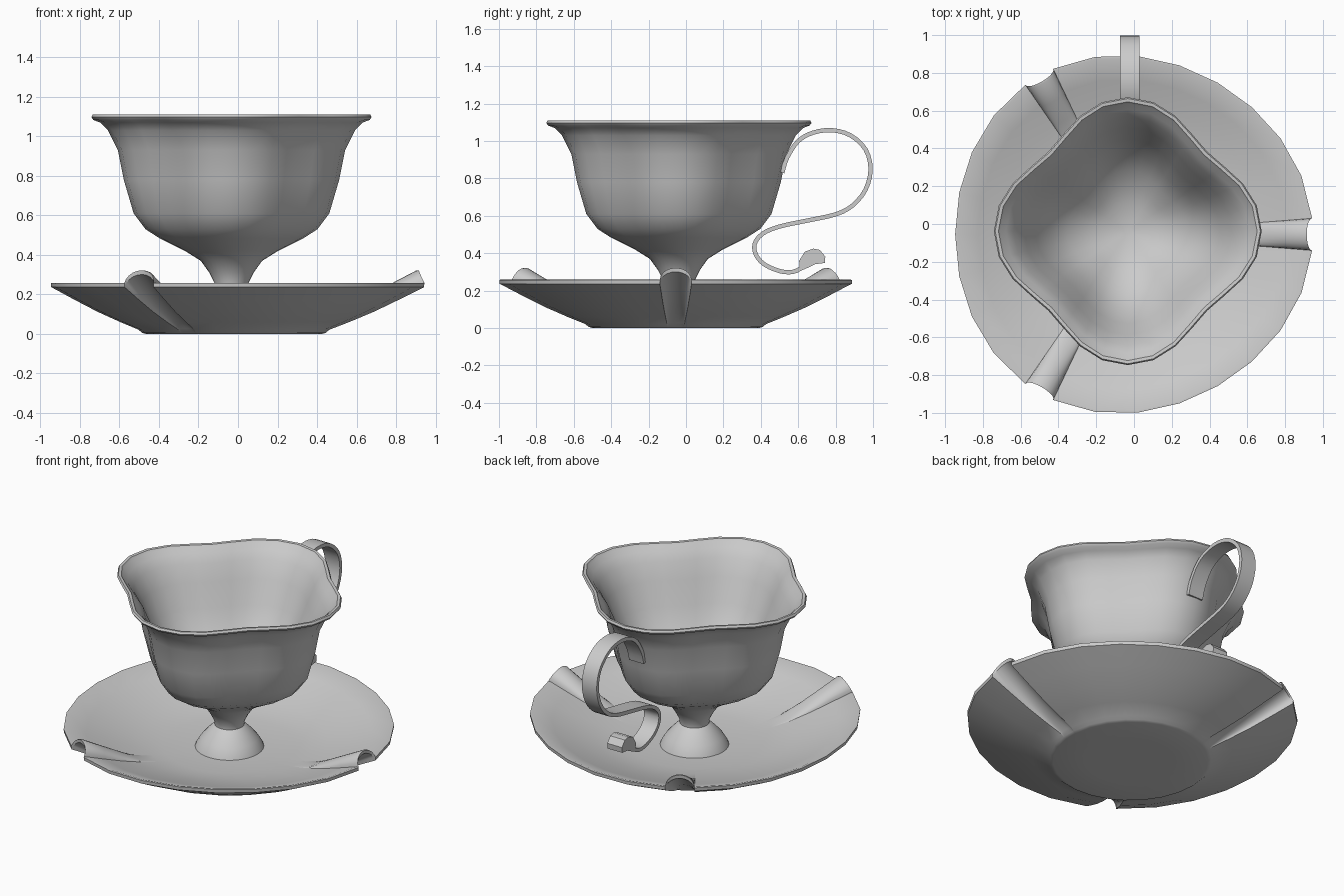
import bpy, bmesh, math
from math import sin, cos, pi, radians

if "Cube" in bpy.data.objects:
    bpy.data.objects.remove(bpy.data.objects["Cube"])


def finish(name, bm, angle=35):
    bmesh.ops.recalc_face_normals(bm, faces=bm.faces)
    me = bpy.data.meshes.new(name)
    bm.to_mesh(me)
    bm.free()
    ob = bpy.data.objects.new(name, me)
    bpy.context.collection.objects.link(ob)
    bpy.ops.object.select_all(action='DESELECT')
    ob.select_set(True)
    bpy.context.view_layer.objects.active = ob
    bpy.ops.object.shade_smooth_by_angle(angle=radians(angle))
    return ob


def skin(name, rings, angle=35):
    """Bridge closed rings of points and cap both ends."""
    bm = bmesh.new()
    loops = [[bm.verts.new(p) for p in ring] for ring in rings]
    for a, b in zip(loops, loops[1:]):
        for i in range(len(a)):
            j = (i + 1) % len(a)
            bm.faces.new((a[i], a[j], b[j], b[i]))
    bm.faces.new(loops[0])
    bm.faces.new(loops[-1])
    return finish(name, bm, angle)


# cup: half-width on the axes, height, depth of the four-lobed wave
cup_profile = [
    (.20, .09, 0), (.19, .115, 0), (.165, .155, 0), (.13, .195, 0), (.10, .225, 0),
    (.085, .235, 0), (.087, .26, 0), (.112, .31, 0), (.155, .37, .003),
    (.235, .42, .008), (.365, .485, .02), (.435, .53, .026), (.495, .61, .033),
    (.545, .78, .04), (.575, .93, .043), (.625, 1.03, .05), (.665, 1.07, .054),
    (.699, 1.083, .057), (.709, 1.097, .057), (.702, 1.11, .057), (.685, 1.108, .057),
    (.675, 1.095, .057), (.645, 1.07, .054), (.605, 1.02, .05), (.55, .92, .043),
    (.49, .78, .04), (.41, .64, .033), (.325, .555, .026), (.24, .50, .02),
    (.15, .46, .008), (.03, .44, 0)]


def cup_ring(w, z, a, n=32):
    ring = []
    for i in range(n):
        t = 2 * pi * i / n
        r = w - a + a * cos(4 * t) + .07 * a * (1 - cos(8 * t))
        ring.append((-.033 + r * cos(t), -.038 + r * sin(t), z))
    return ring


skin("cup", [cup_ring(*p) for p in cup_profile], 40)

# saucer: shallow dish with three raised flutes that widen towards the rim
# radius, height, radius at which the flute starts to rise
LOW, TOP = .465, .57
saucer_profile = [
    (.25, .0, LOW), (.445, .0, LOW), (.465, .006, LOW), (.485, .022, LOW),
    (.58, .06, LOW), (.70, .112, LOW), (.82, .172, LOW), (.945, .237, LOW),
    (.947, .258, TOP), (.935, .259, TOP), (.82, .217, TOP), (.70, .175, TOP),
    (.57, .137, TOP), (.47, .116, TOP), (.38, .105, TOP), (.18, .095, TOP)]


def saucer_ring(r, z, start, steps=8, arch=10):
    t = max(0, min(1, (r - .465) / .48))
    rise = max(0, min(1, (r - start) / (.945 - start)))
    half = (.045 + .04 * t) * min(1, r / .465)
    height = .072 * rise ** .8
    edge = math.asin(half / r)
    pts = []
    for k in range(3):
        base = k * 2 * pi / 3
        # arched flute, raised along the dish normal
        rad0 = r + .02 * t
        for i in range(arch + 1):
            ph = pi * i / arch
            u = -half * cos(ph)
            h = height * sin(ph)
            d = math.sqrt(rad0 ** 2 - u * u) - h * .45
            pts.append((-.02 + d * cos(base) - u * sin(base),
                        -.055 + d * sin(base) + u * cos(base), z + h * .89))
        # plain dish wall up to the next flute
        for i in range(1, steps):
            an = base + edge + (2 * pi / 3 - 2 * edge) * i / steps
            rad = r + .02 * t * cos(3 * an)
            pts.append((-.02 + rad * cos(an), -.055 + rad * sin(an), z))
    return pts


skin("saucer", [saucer_ring(*p) for p in saucer_profile], 35)


# handle: flat band swept along an S-shaped scroll
path = [(.515, .83), (.54, .91), (.60, 1.0), (.68, 1.045), (.78, 1.058), (.88, 1.03),
        (.96, .955), (.987, .85), (.96, .74), (.89, .655), (.80, .608), (.65, .575),
        (.50, .543), (.41, .505), (.367, .45), (.375, .39), (.42, .34), (.50, .305),
        (.57, .30), (.62, .322)]
X0, X1 = -.073, .03


def smooth_path(p, sub=3):
    out = []
    for i in range(len(p) - 1):
        a, b, c, d = p[max(i - 1, 0)], p[i], p[i + 1], p[min(i + 2, len(p) - 1)]
        for s in range(sub):
            t = s / sub
            out.append(tuple(.5 * (2 * b[k] + (c[k] - a[k]) * t
                       + (2 * a[k] - 5 * b[k] + 4 * c[k] - d[k]) * t * t
                       + (3 * b[k] - a[k] - 3 * c[k] + d[k]) * t ** 3) for k in (0, 1)))
    return out + [p[-1]]


pts = smooth_path(path)
rings = []
for i, (y, z) in enumerate(pts):
    a, b = pts[max(i - 1, 0)], pts[min(i + 1, len(pts) - 1)]
    dy, dz = b[0] - a[0], b[1] - a[1]
    l = math.hypot(dy, dz)
    ny, nz = -dz / l * .0115, dy / l * .0115
    rings.append([(X0, y + ny, z + nz), (X1, y + ny, z + nz),
                  (X1, y - ny, z - nz), (X0, y - ny, z - nz)])
skin("handle", rings)

# rolled end of the handle scroll
curl = [(.61, .305), (.605, .36), (.635, .408), (.68, .425), (.715, .418),
        (.745, .382), (.742, .348), (.69, .342), (.65, .322)]
skin("handle_curl", [[(x, y, z) for y, z in curl] for x in (X0, X1)])
